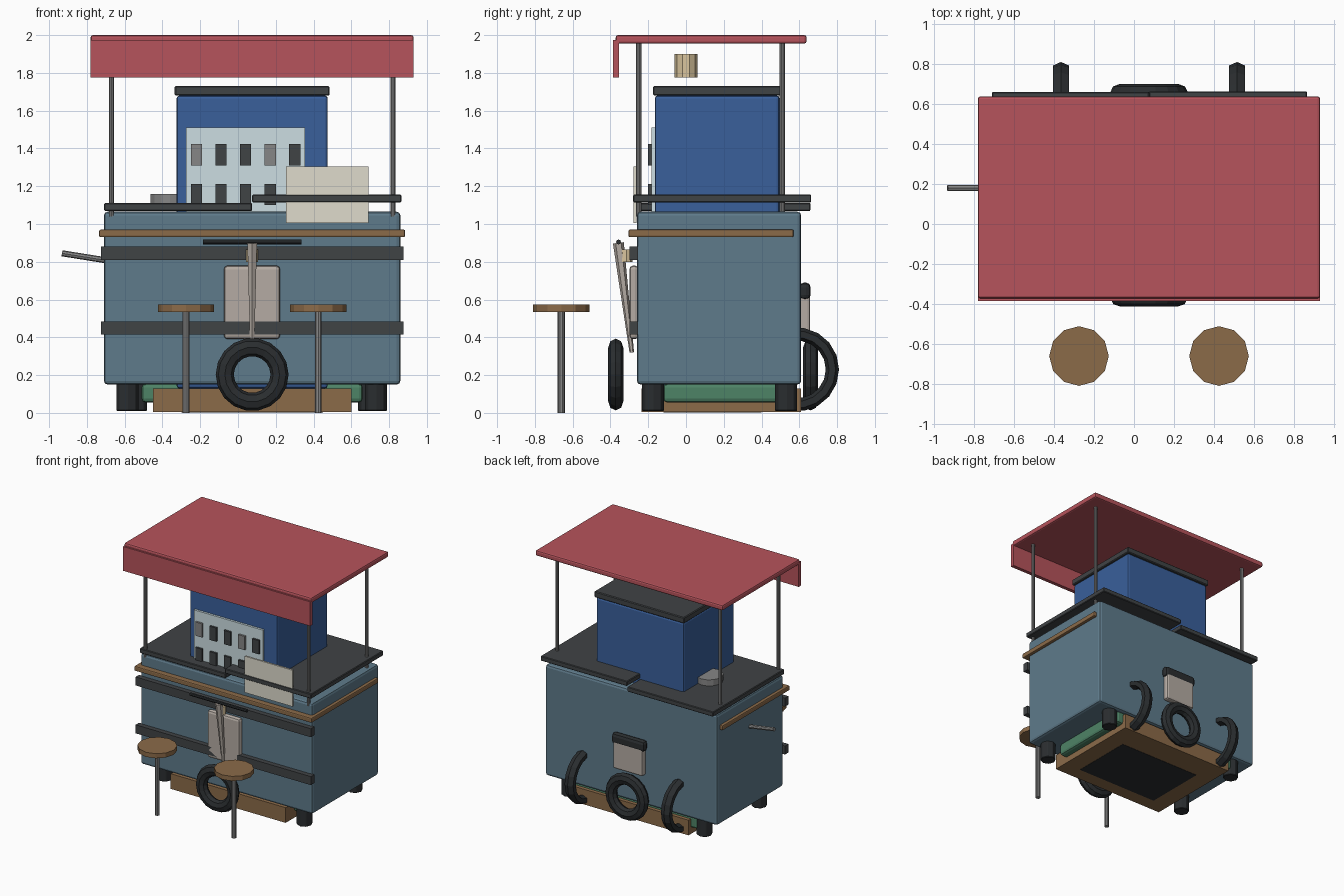
import bpy, bmesh, math
from mathutils import Vector

if "Cube" in bpy.data.objects:
    bpy.data.objects.remove(bpy.data.objects["Cube"])

def mat(name, hexcol):
    lin = [(int(hexcol[i:i+2], 16) / 255) ** 2.2 for i in (0, 2, 4)]
    m = bpy.data.materials.new(name)
    m.diffuse_color = (*lin, 1)
    m.use_nodes = True
    m.node_tree.nodes["Principled BSDF"].inputs["Base Color"].default_value = m.diffuse_color
    return m

BODY = mat("slate_blue", "5f7a8a")
BLUE = mat("blue", "3c609a")
RED = mat("red", "b5545c")
DARK = mat("charcoal", "424547")
BLACK = mat("rubber", "2e3133")
WOOD = mat("wood", "8a6a4a")
STEEL = mat("steel", "858585")
PALE = mat("pale_blue", "cbdde2")
CREAM = mat("cream", "dedacb")
BEIGE = mat("warm_grey", "b3aaa2")
TAN = mat("tan", "d9c49c")
GREEN = mat("green", "4f8266")

def finish(name, bm, m, bevel=0, segs=2):
    me = bpy.data.meshes.new(name)
    bmesh.ops.recalc_face_normals(bm, faces=bm.faces)
    bm.to_mesh(me)
    bm.free()
    ob = bpy.data.objects.new(name, me)
    bpy.context.collection.objects.link(ob)
    me.materials.append(m)
    if bevel:
        b = ob.modifiers.new("bevel", "BEVEL")
        b.width, b.segments = bevel, segs
    return ob

def box(name, x, y, z, m, bevel=0, segs=2):
    """Box from (min, max) ranges."""
    bm = bmesh.new()
    bmesh.ops.create_cube(bm, size=1)
    for v in bm.verts:
        v.co = [(r[0] + r[1]) / 2 + c * (r[1] - r[0]) for r, c in zip((x, y, z), v.co)]
    return finish(name, bm, m, bevel, segs)

def rod(name, a, b, r, m, sides=12, r2=None, bevel=0):
    """Cylinder or cone between two points."""
    a, b = Vector(a), Vector(b)
    bm = bmesh.new()
    bmesh.ops.create_cone(bm, cap_ends=True, segments=sides, radius1=r,
                          radius2=r if r2 is None else r2, depth=(b - a).length)
    ob = finish(name, bm, m, bevel, 1)
    ob.location = (a + b) / 2
    ob.rotation_euler = (b - a).to_track_quat('Z', 'Y').to_euler()
    return ob

def tyre(name, centre, outer, inner, width, axis, m, segs=18, sides=8):
    """Faceted ring swept around the x or y axis."""
    bm = bmesh.new()
    mid, half = (outer + inner) / 2, (outer - inner) / 2
    rings = []
    for i in range(segs):
        t = 2 * math.pi * i / segs
        ring = []
        for j in range(sides):
            p = 2 * math.pi * j / sides
            rad, off = mid + half * math.cos(p), width / 2 * math.sin(p)
            u, w = rad * math.cos(t), rad * math.sin(t)
            ring.append(bm.verts.new((off, u, w) if axis == 'x' else (u, off, w)))
        rings.append(ring)
    for i in range(segs):
        for j in range(sides):
            a, b = rings[i], rings[(i + 1) % segs]
            k = (j + 1) % sides
            bm.faces.new((a[j], b[j], b[k], a[k]))
    ob = finish(name, bm, m)
    ob.location = centre
    return ob

# Cart body, counter slabs and trims
box("cart_body", (-0.71, 0.86), (-0.26, 0.61), (0.15, 1.065), BODY, 0.02)
box("counter_left", (-0.71, 0.075), (-0.27, 0.66), (1.07, 1.11), DARK, 0.005, 1)
box("counter_right", (0.075, 0.865), (-0.28, 0.663), (1.115, 1.155), DARK, 0.005, 1)
box("wood_rail", (-0.735, 0.885), (-0.305, 0.57), (0.93, 0.97), WOOD, 0.008)
for i, z in enumerate((0.415, 0.81)):
    box(f"front_band_{i}", (-0.725, 0.875), (-0.30, -0.255), (z, z + 0.07), DARK)

# Tall cabinet with lid, menu board and tiles
box("cabinet", (-0.325, 0.475), (-0.165, 0.495), (0.13, 1.68), BLUE, 0.015)
box("cabinet_lid", (-0.335, 0.485), (-0.175, 0.505), (1.68, 1.73), DARK, 0.006, 1)
box("menu_board", (-0.275, 0.355), (-0.183, -0.16), (1.06, 1.51), PALE)
for r, z in enumerate((1.31, 1.10)):
    for c in range(5):
        x = -0.22 + 0.13 * c
        grey = r == 0 and c in (0, 3)
        box(f"menu_tile_{r}_{c}", (x - 0.03, x + 0.03), (-0.2, -0.18), (z, z + 0.113),
            STEEL if grey else DARK)
box("counter_sign", (0.255, 0.69), (-0.277, -0.262), (1.005, 1.305), CREAM)
rod("hot_plate", (-0.36, 0.21, 1.105), (-0.36, 0.21, 1.16), 0.105, STEEL, 14)
rod("push_handle", (-0.932, 0.18, 0.845), (-0.65, 0.18, 0.80), 0.016, STEEL, 8)

# Canopy with valance, poles and lantern
box("canopy", (-0.78, 0.93), (-0.372, 0.638), (1.955, 2.0), RED, 0.012)
box("canopy_valance", (-0.78, 0.93), (-0.386, -0.356), (1.775, 1.975), RED)
for x in (-0.67, 0.82):
    for y in (-0.25, 0.51):
        rod(f"canopy_pole_{x}_{y}", (x, y, 1.04), (x, y, 1.96), 0.014, STEEL, 10)
rod("lantern", (0.075, 0, 1.775), (0.075, 0, 1.9), 0.06, TAN, 10)

# Front panel with hanging tool
box("front_panel", (-0.075, 0.223), (-0.3, -0.25), (0.39, 0.78), BEIGE, 0.02)
rod("tool_blade", (0.075, -0.287, 0.32), (0.075, -0.358, 0.9), 0.012, BEIGE, 6, 0.029)
rod("tool_bar", (-0.185, -0.357, 0.905), (0.335, -0.357, 0.905), 0.013, BLACK, 8)
rod("tool_knob", (0.075, -0.316, 0.80), (0.075, -0.316, 0.865), 0.032, TAN, 8)

# Back panel with dark cap
box("back_panel", (-0.06, 0.21), (0.6, 0.657), (0.4, 0.64), BEIGE, 0.015)
box("back_panel_cap", (-0.075, 0.225), (0.6, 0.66), (0.6, 0.69), BLACK, 0.025)

# Ring wheels front and back, side tyres half sunk in the back
tyre("front_wheel", (0.075, -0.372, 0.203), 0.193, 0.097, 0.08, 'y', BLACK)
tyre("back_wheel", (0.075, 0.66, 0.203), 0.193, 0.097, 0.08, 'y', BLACK)
for x in (-0.365, 0.515):
    tyre(f"rear_tyre_{x}", (x, 0.588, 0.23), 0.222, 0.152, 0.09, 'x', BLACK, 18, 6)

# Underside: tray, green tank, casters
box("wood_tray", (-0.45, 0.6), (-0.235, 0.61), (0.005, 0.13), WOOD)
box("tray_mesh", (-0.3, 0.45), (-0.12, 0.4), (0.003, 0.02), BLACK)
box("green_tank", (-0.51, 0.66), (-0.12, 0.58), (0.055, 0.155), GREEN, 0.02)
for i, (x, y) in enumerate(((0.73, -0.175), (-0.585, -0.12), (0.695, 0.53), (-0.54, 0.53))):
    rod(f"caster_{i}", (x, y, 0.01), (x, y, 0.155), 0.06, BLACK, 8, bevel=0.004)

# Stools
for x in (-0.275, 0.425):
    rod(f"stool_seat_{x}", (x, -0.66, 0.535), (x, -0.66, 0.573), 0.149, WOOD, 12)
    rod(f"stool_leg_{x}", (x, -0.66, 0.0), (x, -0.66, 0.54), 0.019, STEEL, 10)
